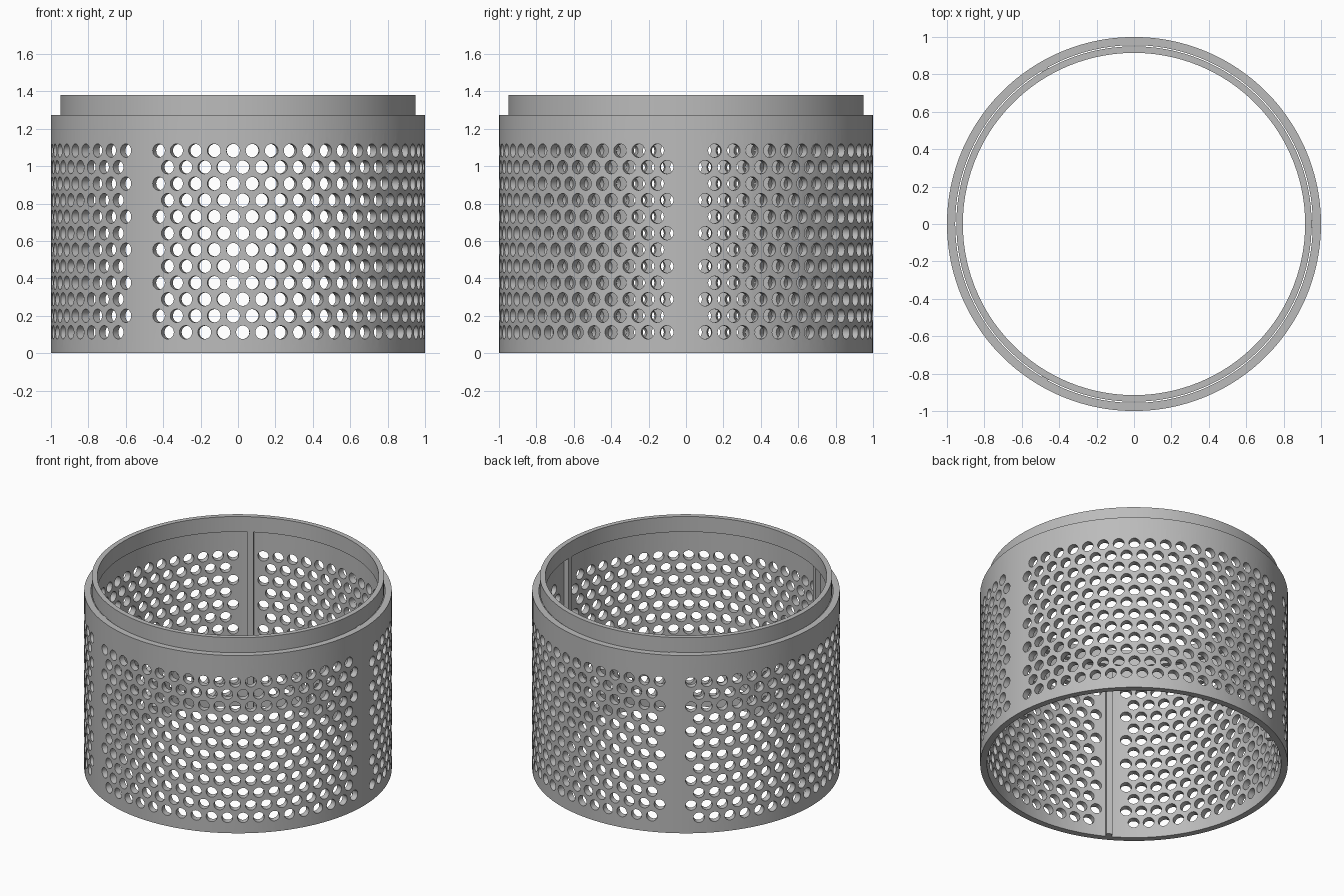
import bpy
import bmesh
from math import cos, sin, radians, pi
from mathutils import Matrix

cube = bpy.data.objects.get("Cube")
if cube:
    bpy.data.objects.remove(cube, do_unlink=True)

SEGMENTS = 122
SHELL_TOP = 1.275
RIB_ANGLES = (0, 120, 240)

grey = bpy.data.materials.new("plain_grey")
grey.use_nodes = True
colour = (0.5, 0.5, 0.5, 1)
grey.diffuse_color = colour
grey.node_tree.nodes["Principled BSDF"].inputs["Base Color"].default_value = colour


def add_object(name, bm):
    bmesh.ops.recalc_face_normals(bm, faces=bm.faces[:])
    mesh = bpy.data.meshes.new(name)
    bm.to_mesh(mesh)
    bm.free()
    mesh.materials.append(grey)
    obj = bpy.data.objects.new(name, mesh)
    bpy.context.collection.objects.link(obj)
    return obj


def activate(obj):
    bpy.ops.object.select_all(action='DESELECT')
    obj.select_set(True)
    bpy.context.view_layer.objects.active = obj


def tube(name, inner, outer, bottom, top):
    """Closed ring with a rectangular cross-section."""
    bm = bmesh.new()
    profile = [(inner, bottom), (outer, bottom), (outer, top), (inner, top)]
    rings = []
    for i in range(SEGMENTS):
        a = 2 * pi * i / SEGMENTS
        rings.append([bm.verts.new((r * cos(a), r * sin(a), z)) for r, z in profile])
    for i, ring in enumerate(rings):
        after = rings[(i + 1) % SEGMENTS]
        for j in range(4):
            k = (j + 1) % 4
            bm.faces.new((ring[j], after[j], after[k], ring[k]))
    return add_object(name, bm)


# Perforated outer wall and the narrower collar above it
shell = tube("outer_shell", 0.956, 1.0, 0, SHELL_TOP)
collar = tube("top_collar", 0.915, 0.95, SHELL_TOP - 0.005, 1.38)

# Staggered rows of radial hole cutters, skipping those that would meet a rib
HOLES_AROUND = 61
ROWS = 12
bm = bmesh.new()
for row in range(ROWS):
    z = 0.112 + row * 0.0883
    for n in range(HOLES_AROUND):
        angle = (n + 0.5 * (row % 2)) * 360 / HOLES_AROUND
        if min(abs((angle - rib + 180) % 360 - 180) for rib in RIB_ANGLES) < 4.4:
            continue
        place = (Matrix.Rotation(radians(angle), 4, 'Z')
                 @ Matrix.Translation((0.978, 0, z))
                 @ Matrix.Rotation(pi / 2, 4, 'Y'))
        bmesh.ops.create_cone(bm, cap_ends=True, segments=20, radius1=0.036,
                              radius2=0.036, depth=0.1, matrix=place)
cutter = add_object("hole_cutter", bm)
cutter.hide_render = True

activate(shell)
cut = shell.modifiers.new("holes", 'BOOLEAN')
cut.operation = 'DIFFERENCE'
cut.solver = 'MANIFOLD'
cut.object = cutter
bpy.ops.object.modifier_apply(modifier=cut.name)
bpy.data.objects.remove(cutter, do_unlink=True)

for obj in (shell, collar):
    activate(obj)
    bpy.ops.object.shade_smooth_by_angle(angle=radians(30))

# Upright ribs on the inside of the wall, carrying the collar
for number, angle in enumerate(RIB_ANGLES, 1):
    bm = bmesh.new()
    place = (Matrix.Rotation(radians(angle), 4, 'Z')
             @ Matrix.Translation((0.94, 0, SHELL_TOP / 2))
             @ Matrix.Diagonal((0.042, 0.04, SHELL_TOP, 1)))
    bmesh.ops.create_cube(bm, size=1, matrix=place)
    add_object(f"inner_rib_{number}", bm)
